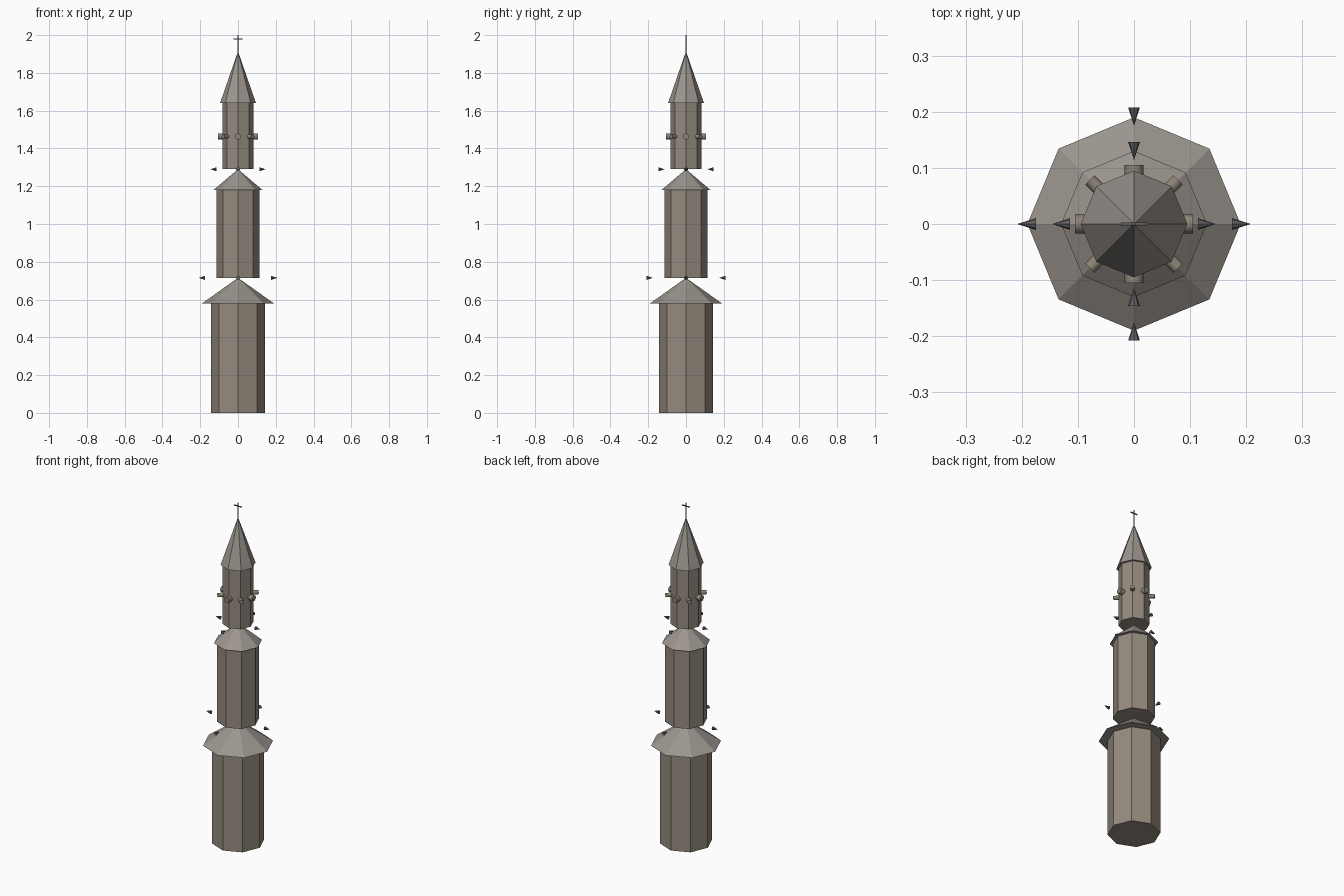
import bpy
from math import pi, cos, sin
from mathutils import Vector

if "Cube" in bpy.data.objects:
    bpy.data.objects.remove(bpy.data.objects["Cube"])


def material(name, rgb):
    m = bpy.data.materials.new(name)
    m.diffuse_color = (*rgb, 1)
    m.use_nodes = True
    m.node_tree.nodes["Principled BSDF"].inputs["Base Color"].default_value = m.diffuse_color
    return m


STONE = material("stone", (0.30, 0.26, 0.21))
ROOF = material("roof_slate", (0.33, 0.30, 0.27))
METAL = material("dark_metal", (0.12, 0.12, 0.13))
TRIM = material("trim", (0.27, 0.23, 0.18))


def cone(name, start, end, r1, r2, sides, mat):
    """Cone or prism running from start to end."""
    start, end = Vector(start), Vector(end)
    axis = end - start
    bpy.ops.mesh.primitive_cone_add(
        vertices=sides, radius1=r1, radius2=r2, depth=axis.length,
        location=(start + end) / 2,
        rotation=axis.to_track_quat('Z', 'Y').to_euler() if axis.xy.length > 1e-6 else (0, 0, 0))
    ob = bpy.context.object
    ob.name = name
    ob.data.materials.append(mat)
    return ob


def box(name, loc, size, mat):
    bpy.ops.mesh.primitive_cube_add(size=1, location=loc)
    ob = bpy.context.object
    ob.name = name
    ob.scale = size
    ob.data.materials.append(mat)


# Three octagonal tiers, each with a pointed roof
tiers = [
    ("lower", 0.0, 0.58, 0.715, 0.142, 0.190),
    ("middle", 0.715, 1.18, 1.29, 0.113, 0.130),
    ("upper", 1.29, 1.64, 1.915, 0.083, 0.095),
]
for name, z0, z1, z2, r_wall, r_roof in tiers:
    cone(name + "_tower", (0, 0, z0), (0, 0, z1), r_wall, r_wall, 8, STONE)
    cone(name + "_roof", (0, 0, z1), (0, 0, z2), r_roof, 0, 8, ROOF)

# Small spikes around the two lower roofs: x pair points out, y pair points in
for level, z, r_in, r_out in (("lower", 0.715, 0.175, 0.208), ("middle", 1.29, 0.114, 0.146)):
    for s in (-1, 1):
        cone(level + "_spike_side", (s * r_in, 0, z), (s * r_out, 0, z), 0.0105, 0, 8, METAL)
        cone(level + "_spike_front_back", (0, s * r_out, z), (0, s * r_in, z), 0.0105, 0, 8, METAL)

# Ring of round bosses on the corners of the upper tower
for i in range(8):
    a = i * pi / 4
    r, reach = (0.0165, 0.105) if i % 2 == 0 else (0.0115, 0.111)
    d = Vector((cos(a), sin(a), 0))
    up = Vector((0, 0, 1.463))
    boss = cone("boss", d * 0.06 + up, d * reach + up, r, r, 16, TRIM)
    bpy.ops.object.shade_smooth_by_angle()

# Cross on the tip
box("cross_post", (0, 0, 1.955), (0.005, 0.005, 0.09), METAL)
box("cross_bar", (0, 0, 1.98), (0.046, 0.005, 0.005), METAL)
